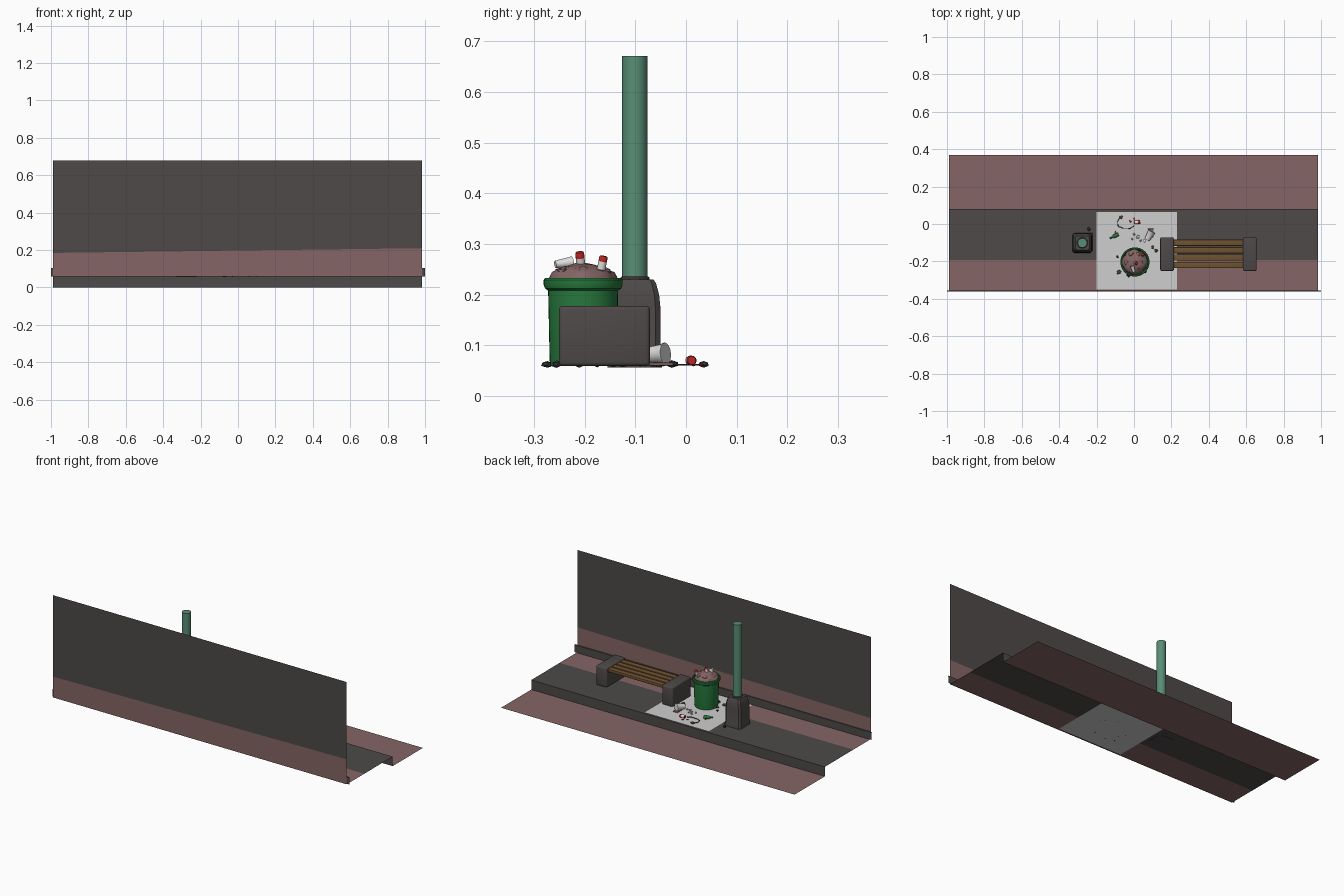
import bpy, bmesh, math, random
from mathutils import Vector, Matrix

if "Cube" in bpy.data.objects:
    bpy.data.objects.remove(bpy.data.objects["Cube"])

random.seed(4)

def mat(name, r, g, b):
    m = bpy.data.materials.new(name)
    m.diffuse_color = (r, g, b, 1)
    m.use_nodes = True
    m.node_tree.nodes["Principled BSDF"].inputs["Base Color"].default_value = m.diffuse_color
    return m

DARK = mat("dark paving", 0.075, 0.068, 0.065)
PINK = mat("dusty pink", 0.235, 0.13, 0.13)
PAPER = mat("pale grey", 0.62, 0.62, 0.62)
STONE = mat("bench concrete", 0.075, 0.066, 0.064)
WOOD = mat("slat wood", 0.16, 0.085, 0.03)
GREEN = mat("bin green", 0.02, 0.19, 0.045)
POLE = mat("pole green", 0.10, 0.27, 0.18)
RED = mat("can red", 0.5, 0.02, 0.02)
WHITE = mat("litter white", 0.75, 0.74, 0.73)
BLACK = mat("dark litter", 0.035, 0.035, 0.035)

def finish(name, bm, mats, smooth=None):
    me = bpy.data.meshes.new(name)
    bm.to_mesh(me)
    bm.free()
    ob = bpy.data.objects.new(name, me)
    bpy.context.collection.objects.link(ob)
    for m in mats:
        me.materials.append(m)
    if smooth:
        bpy.context.view_layer.objects.active = ob
        ob.select_set(True)
        bpy.ops.object.shade_smooth_by_angle(angle=math.radians(smooth))
        ob.select_set(False)
    return ob

def quads(name, faces, mats):
    """Flat sheets: list of (four corners, material index)."""
    bm = bmesh.new()
    for pts, mi in faces:
        bm.faces.new([bm.verts.new(p) for p in pts]).material_index = mi
    bmesh.ops.remove_doubles(bm, verts=bm.verts, dist=1e-5)
    return finish(name, bm, mats)

def lathe(name, profile, mats, loc, rot=(0, 0, 0), n=24, bands=None):
    """Revolve (radius, z) points; bands gives a material index per segment."""
    bm = bmesh.new()
    rings = [[bm.verts.new((r * math.cos(2 * math.pi * i / n), r * math.sin(2 * math.pi * i / n), z))
              for i in range(n)] for r, z in profile]
    for k, (a, b) in enumerate(zip(rings, rings[1:])):
        for i in range(n):
            j = (i + 1) % n
            bm.faces.new((a[i], a[j], b[j], b[i])).material_index = bands[k] if bands else 0
    bm.faces.new(rings[0][::-1])
    bm.faces.new(rings[-1]).material_index = bands[-1] if bands else 0
    ob = finish(name, bm, mats, 35)
    ob.location, ob.rotation_euler = loc, rot
    return ob

def box(name, lo, hi, m, bevel=0.0):
    bm = bmesh.new()
    bmesh.ops.create_cube(bm, size=1)
    lo, hi = Vector(lo), Vector(hi)
    for v in bm.verts:
        v.co = Vector((lo[i] + (v.co[i] + 0.5) * (hi[i] - lo[i]) for i in range(3)))
    if bevel:
        bmesh.ops.bevel(bm, geom=bm.edges[:], offset=bevel, segments=3, profile=0.5, affect='EDGES')
    return finish(name, bm, [m], 35)

def lump(name, loc, size, m):
    """Small irregular flat-faced piece of rubble."""
    bm = bmesh.new()
    bmesh.ops.create_icosphere(bm, subdivisions=1, radius=1)
    for v in bm.verts:
        v.co *= random.uniform(0.75, 1.15)
        v.co = Vector((v.co.x * size[0], v.co.y * size[1], v.co.z * size[2]))
    bm.transform(Matrix.Rotation(random.uniform(0, 6), 4, 'Z'))
    ob = finish(name, bm, [m])
    ob.location = loc

# ---- street: road, curb face and pavement with a pale square ----
X0, X1, G = -0.99, 0.985, 0.058
quads("road", [(((X0, 0.08, 0), (X1, 0.08, 0), (X1, 0.37, 0), (X0, 0.37, 0)), 0)], [PINK])
quads("curb_face", [(((X0, 0.08, 0), (X0, 0.08, G), (X1, 0.08, G), (X1, 0.08, 0)), 0)], [DARK])
xs, ys = [X0, -0.2, 0.23, X1], [-0.36, -0.35, -0.193, 0.065, 0.08]
cells = []
for i in range(3):
    for j in range(4):
        a, b, c, d = xs[i], xs[i + 1], ys[j], ys[j + 1]
        mi = 2 if i == 1 and j in (1, 2) else (1 if j < 2 else 0)
        cells.append((((a, c, G), (b, c, G), (b, d, G), (a, d, G)), mi))
quads("pavement", cells, [DARK, PINK, PAPER])

# ---- back wall with a slanting painted band, and skirting ----
Y = -0.362
quads("wall", [
    (((X0, Y, G), (X0, Y, 0.185), (X1, Y, 0.21), (X1, Y, G)), 1),
    (((X0, Y, 0.185), (X0, Y, 0.68), (X1, Y, 0.68), (X1, Y, 0.21)), 0)], [DARK, PINK])
quads("skirting", [
    (((-1, -0.355, G), (-1, -0.355, 0.103), (1, -0.355, 0.103), (1, -0.355, G)), 0),
    (((-1, -0.355, 0.103), (-1, Y, 0.103), (1, Y, 0.103), (1, -0.355, 0.103)), 0)], [DARK])

# ---- bench: two concrete ends and four slats ----
for side, a in (("left", 0.14), ("right", 0.583)):
    box("bench_end_" + side, (a, -0.251, 0.059), (a + 0.073, -0.071, 0.178), STONE, 0.008)
for k in range(4):
    y = -0.236 + k * 0.0397
    box("bench_slat_%d" % (k + 1), (0.205, y, 0.152), (0.59, y + 0.033, 0.17), WOOD, 0.003)

# ---- lamp post: stepped square base and round pole ----
bm = bmesh.new()
rings = []
for h, z in ((0.054, 0.056), (0.054, 0.075), (0.051, 0.085), (0.051, 0.17), (0.048, 0.2), (0.042, 0.222), (0.037, 0.23)):
    c = h * 0.2
    pts = [(h, -h + c), (h, h - c), (h - c, h), (-h + c, h), (-h, h - c), (-h, -h + c), (-h + c, -h), (h - c, -h)]
    rings.append([bm.verts.new((x - 0.276, y - 0.101, z)) for x, y in pts])
for a, b in zip(rings, rings[1:]):
    for i in range(8):
        bm.faces.new((a[i], a[(i + 1) % 8], b[(i + 1) % 8], b[i]))
bm.faces.new(rings[0][::-1])
bm.faces.new(rings[-1])
finish("post_base", bm, [STONE], 30)
lathe("post_collar", [(0.029, 0.226), (0.029, 0.233), (0.026, 0.236)], [STONE], (-0.276, -0.101, 0))
lathe("post_pole", [(0.025, 0.228), (0.025, 0.671)], [POLE], (-0.276, -0.101, 0), n=32)

# ---- litter bin ----
BX, BY = 0.005, -0.203
lathe("bin", [(0.064, 0.059), (0.066, 0.07), (0.069, 0.208), (0.075, 0.212), (0.078, 0.22), (0.078, 0.229),
              (0.075, 0.233), (0.07, 0.233), (0.066, 0.226), (0.065, 0.2)], [GREEN], (BX, BY, 0), n=40)
# heap of bags
bm = bmesh.new()
bmesh.ops.create_icosphere(bm, subdivisions=3, radius=1)
for v in bm.verts:
    v.co *= 1 + 0.07 * math.sin(7 * v.co.x + 2) * math.cos(6 * v.co.y) + random.uniform(-0.04, 0.04)
    v.co = Vector((v.co.x * 0.068 + BX, v.co.y * 0.068 + BY, v.co.z * 0.036 + 0.226))
finish("rubbish_heap", bm, [PINK], 40)
for k in range(6):
    a = k * 1.05
    lump("heap_bag_%d" % k, (BX + 0.042 * math.cos(a), BY + 0.042 * math.sin(a), 0.245), (0.021, 0.018, 0.012), PINK)

# ---- cans, cups and bottle ----
CAN = [(0.007, 0), (0.0085, 0.002), (0.0085, 0.018), (0.0085, 0.026), (0.007, 0.029)]
def can(name, loc, rot, s=1.0, bands=(1, 1, 0, 1)):
    lathe(name, [(r * s, z * s) for r, z in CAN], [RED, WHITE], loc, rot, 14, bands)

can("heap_can_a", (0.005, -0.207, 0.255), (0.1, 0.3, 0), 1.05, (1, 1, 0, 0))
can("heap_can_b", (0.045, -0.168, 0.248), (-0.2, 0.1, 0), 1.0, (1, 1, 0, 0))
lathe("heap_cup", [(0.007, 0), (0.011, 0.032), (0.012, 0.035)], [WHITE], (0.0, -0.258, 0.26), (-1.45, 0, 0.3), 16)
can("ground_can", (0.0, 0.008, 0.07), (0, 1.57, 0.1), 1.15, (0, 1, 0, 0))
lathe("ground_cup", [(0.014, 0), (0.02, 0.045), (0.022, 0.048), (0.022, 0.051)], [WHITE],
      (0.07, -0.085, 0.08), (-1.5, 0, -0.5), 20)
lathe("bottle", [(0.009, 0), (0.01, 0.003), (0.01, 0.028), (0.004, 0.04), (0.004, 0.052)], [GREEN],
      (-0.082, -0.054, 0.068), (0, 1.57, 3.6), 14)

# crumpled paper and packaging
for k, (x, y, s) in enumerate([(0.02, -0.07, 0.014), (0.0, -0.055, 0.009), (0.055, -0.09, 0.012), (0.035, -0.09, 0.008), (-0.01, -0.08, 0.007)]):
    lump("paper_%d" % k, (x, y, 0.064), (s, s * 0.7, 0.006), WHITE)
box("wrapper", (0.075, -0.072, 0.06), (0.105, -0.025, 0.066), PINK, 0.002)
for k, (x, y) in enumerate([(-0.02, 0.015), (0.0, 0.03), (-0.1, -0.045)]):
    lump("red_scrap_%d" % k, (x, y, 0.062), (0.008, 0.006, 0.003), RED)

# loose strap: thin bent tube
cu = bpy.data.curves.new("strap", 'CURVE')
cu.dimensions, cu.bevel_depth, cu.bevel_resolution = '3D', 0.002, 1
sp = cu.splines.new('POLY')
path = [(-0.07, 0.038), (-0.088, 0.015), (-0.085, -0.012), (-0.06, -0.022), (-0.02, -0.024), (0.0, -0.01)]
sp.points.add(len(path) - 1)
for p, (x, y) in zip(sp.points, path):
    p.co = (x, y, 0.062, 1)
cu.materials.append(BLACK)
bpy.context.collection.objects.link(bpy.data.objects.new("strap", cu))

# rubble around the bin and post
for k, (x, y, s) in enumerate([(0.1, -0.125, 0.011), (0.118, -0.143, 0.012), (-0.065, -0.21, 0.012), (-0.088, -0.175, 0.009),
                               (-0.08, -0.258, 0.014), (-0.03, -0.273, 0.014), (-0.07, 0.035, 0.012), (-0.24, -0.028, 0.014),
                               (-0.228, -0.055, 0.01), (0.06, -0.255, 0.01)]):
    lump("rubble_%d" % k, (x, y, 0.063), (s, s * 0.8, 0.007), BLACK if k % 2 else STONE)
